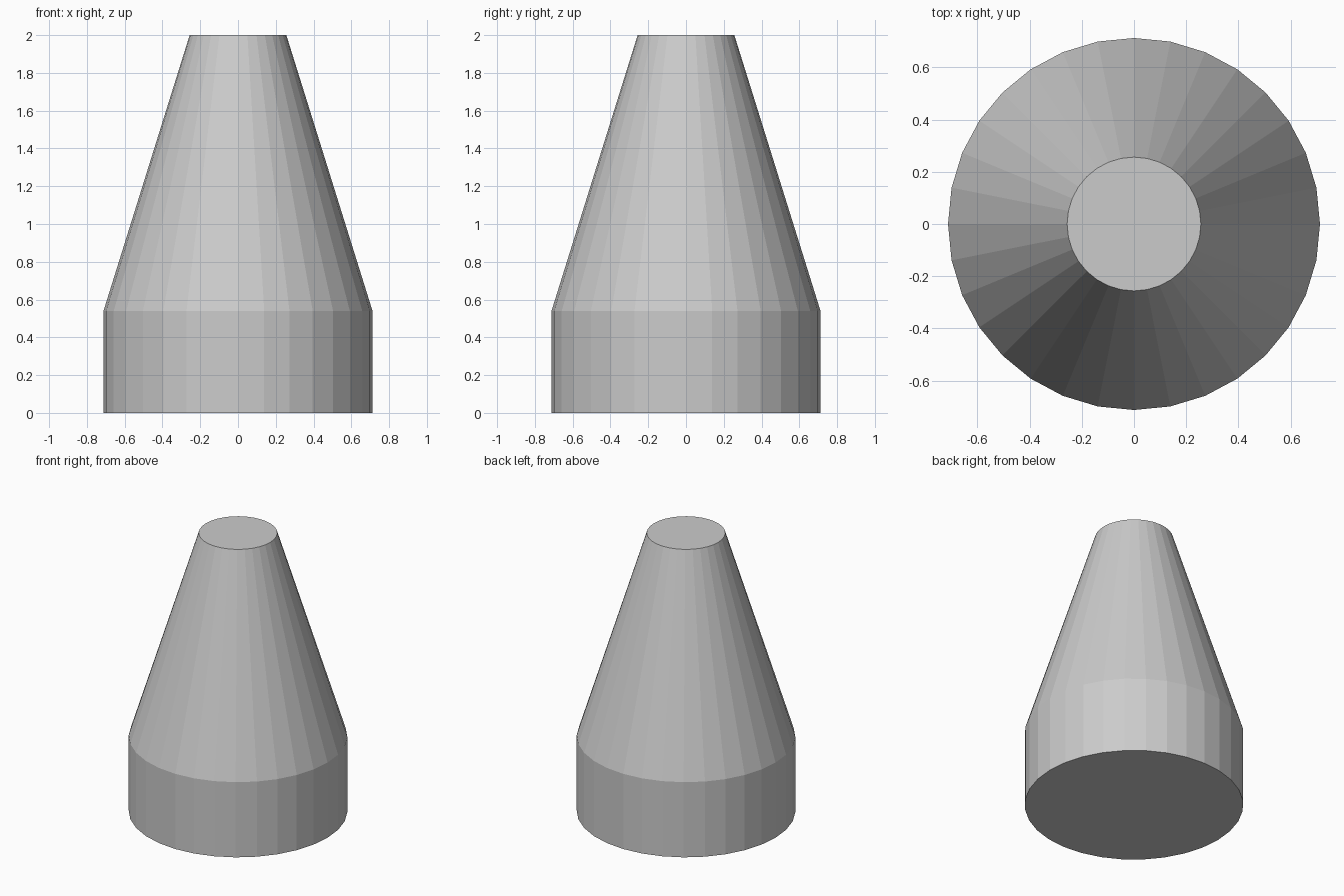
import bpy, bmesh
from math import cos, sin, tau

if "Cube" in bpy.data.objects:
    bpy.data.objects.remove(bpy.data.objects["Cube"])

SIDES = 32
# Profile as (radius, height): straight base, then tapered upper body
PROFILE = [(0.712, 0.0), (0.712, 0.54), (0.256, 2.0)]

bm = bmesh.new()
rings = [[bm.verts.new((r * cos(tau * i / SIDES), r * sin(tau * i / SIDES), z))
          for i in range(SIDES)] for r, z in PROFILE]

# Side walls
for low, high in zip(rings, rings[1:]):
    for i in range(SIDES):
        j = (i + 1) % SIDES
        bm.faces.new((low[i], low[j], high[j], high[i]))

# Flat bottom and top caps
bm.faces.new(rings[0][::-1])
bm.faces.new(rings[-1])

mesh = bpy.data.meshes.new("tapered_body")
bm.to_mesh(mesh)
bm.free()
bpy.context.collection.objects.link(bpy.data.objects.new("tapered_body", mesh))
